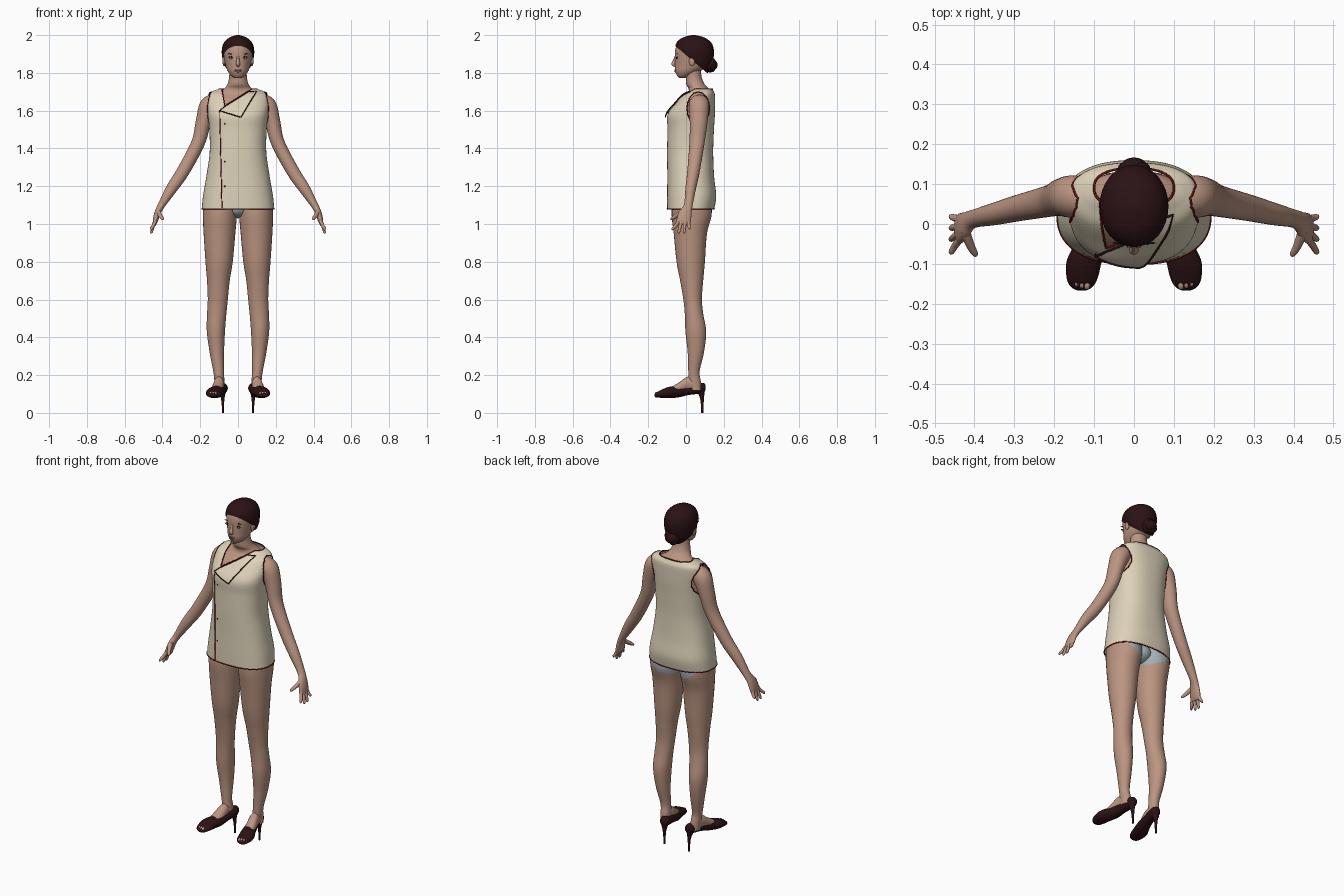
import bpy, bmesh, math
from mathutils import Vector
from mathutils.bvhtree import BVHTree

if "Cube" in bpy.data.objects:
    bpy.data.objects.remove(bpy.data.objects["Cube"])

X, Y, Z = Vector((1, 0, 0)), Vector((0, 1, 0)), Vector((0, 0, 1))
FLAT, FOOT = (X, Y), (X, Z)
parts = []


def material(name, r, g, b):
    m = bpy.data.materials.new(name)
    m.use_nodes = True
    m.diffuse_color = (r, g, b, 1)
    bsdf = m.node_tree.nodes["Principled BSDF"]
    bsdf.inputs["Base Color"].default_value = (r, g, b, 1)
    bsdf.inputs["Roughness"].default_value = 0.7
    return m


SKIN = material("skin", .50, .30, .22)
CREAM = material("cream cloth", .73, .65, .49)
DARK = material("dark brown", .024, .006, .007)
RED = material("dark red trim", .17, .006, .008)
GREY = material("pale grey blue", .36, .43, .46)
WHITE = material("eye white", .62, .58, .54)
LIPS = material("lip rose", .36, .15, .13)


def add(name, bm, *mats):
    me = bpy.data.meshes.new(name)
    bm.to_mesh(me)
    bm.free()
    for m in mats:
        me.materials.append(m)
    ob = bpy.data.objects.new(name, me)
    bpy.context.collection.objects.link(ob)
    parts.append(ob)
    return ob


def spline(rows, steps):
    """Catmull-Rom through rows of numbers."""
    out = []
    for i in range(len(rows) - 1):
        a, b, c, d = (rows[max(0, min(len(rows) - 1, i + k))] for k in (-1, 0, 1, 2))
        for j in range(steps):
            t = j / steps
            out.append([q + .5 * t * (r - p + t * (2 * p - 5 * q + 4 * r - s + t * (3 * (q - r) + s - p)))
                        for p, q, r, s in zip(a, b, c, d)])
    return out + [list(rows[-1])]


def loft(rows, frame=None, side=1, sides=32, steps=5, power=2, caps=True):
    """Rings of (x, y, z, half width, half depth) joined into a skin."""
    bm = bmesh.new()
    rows = spline(rows, steps)
    centres = [Vector(r[:3]) for r in rows]
    rings = []
    for i, (c, r) in enumerate(zip(centres, rows)):
        if frame:
            u, v = frame
        else:
            d = (centres[min(i + 1, len(rows) - 1)] - centres[max(i - 1, 0)]).normalized()
            v = (Y - d * d.dot(Y)).normalized()
            u = v.cross(d)
        ring = []
        for k in range(sides):
            a = math.tau * k / sides
            ca, sa = (math.copysign(abs(f) ** (2 / power), f) for f in (math.cos(a), math.sin(a)))
            p = c + u * ca * r[3] + v * sa * r[4]
            ring.append(bm.verts.new((p.x * side, p.y, p.z)))
        rings.append(ring)
    for a, b in zip(rings, rings[1:]):
        for k in range(sides):
            n = (k + 1) % sides
            bm.faces.new((a[k], a[n], b[n], b[k]))
    if caps:
        bm.faces.new(rings[0])
        bm.faces.new(rings[-1])
    bmesh.ops.recalc_face_normals(bm, faces=bm.faces)
    return bm


def ball(name, mat, centre, size):
    bm = bmesh.new()
    bmesh.ops.create_uvsphere(bm, u_segments=20, v_segments=12, radius=1)
    bmesh.ops.scale(bm, vec=size, verts=bm.verts)
    bmesh.ops.translate(bm, vec=centre, verts=bm.verts)
    return add(name, bm, mat)


def slice_faces(bm, faces, co, no, **kw):
    geom = {g for f in faces for g in (f, *f.edges, *f.verts)}
    bmesh.ops.bisect_plane(bm, geom=list(geom), plane_co=co, plane_no=no, dist=1e-5, **kw)


def cut_window(bm, outline, axis, zone):
    """Cut a convex opening through the faces of a zone, along an axis."""
    mid = sum(outline, Vector()) / len(outline)
    planes = []
    for a, b in zip(outline, outline[1:] + outline[:1]):
        no = (b - a).cross(axis).normalized()
        no = no if (mid - a).dot(no) > 0 else -no
        planes.append((a, no))
        slice_faces(bm, [f for f in bm.faces if zone(f.calc_center_median())], a, no)
    gone = []
    for f in bm.faces:
        c = f.calc_center_median()
        if zone(c) and all((c - a).dot(no) > 0 for a, no in planes):
            gone.append(f)
    bmesh.ops.delete(bm, geom=gone, context="FACES")


def cord(name, paths, mat, radius, cyclic):
    cu = bpy.data.curves.new(name, "CURVE")
    cu.dimensions, cu.bevel_depth, cu.bevel_resolution = "3D", radius, 1
    for pts in paths:
        sp = cu.splines.new("POLY")
        sp.points.add(len(pts) - 1)
        for p, co in zip(sp.points, pts):
            p.co = (*co, 1)
        sp.use_cyclic_u = cyclic
    cu.materials.append(mat)
    bpy.context.collection.objects.link(bpy.data.objects.new(name, cu))


def border_loops(bm):
    edges = {e for e in bm.edges if len(e.link_faces) == 1}
    loops = []
    while edges:
        e = edges.pop()
        v, pts = e.verts[1], [e.verts[0].co.copy()]
        while True:
            pts.append(v.co.copy())
            e = next((n for n in v.link_edges if n in edges), None)
            if e is None:
                break
            edges.remove(e)
            v = e.other_vert(v)
        loops.append(pts[:-1])
    return loops


# Sleeveless top with cut neckline and armholes
bm = loft([(0, .025, 1.08, .192, .125), (0, .030, 1.15, .185, .130), (0, .025, 1.25, .168, .124),
           (0, .022, 1.38, .150, .122), (0, .025, 1.50, .152, .123), (0, .028, 1.58, .160, .125),
           (0, .050, 1.64, .166, .104), (0, .070, 1.685, .158, .083), (0, .085, 1.705, .130, .060),
           (0, .090, 1.715, .100, .050)], FLAT, sides=64, steps=6, power=2.4, caps=False)
cloth = BVHTree.FromBMesh(bm)


def on_surface(tree, x, z, lift):
    hit = tree.ray_cast(Vector((x, -1, z)), Y)[0] or tree.find_nearest(Vector((x, -.05, z)))[0]
    return hit - Y * lift


neck = [Vector(p) for p in ((-.088, 0, 1.73), (-.07, 0, 1.625), (.098, 0, 1.73))]
cut_window(bm, neck, Y, lambda c: c.y < .09 and c.z > 1.58)
hole = [Vector((0, .065 + .06 * math.cos(math.tau * i / 16), 1.612 + .087 * math.sin(math.tau * i / 16)))
        for i in range(16)]
for s in (1, -1):
    cut_window(bm, hole, X, lambda c: c.x * s > .1 and c.z > 1.48)
bmesh.ops.remove_doubles(bm, verts=bm.verts, dist=.001)
cord("top_trim", border_loops(bm), RED, .003, True)
add("sleeveless_top", bm, CREAM)

# Folded collar flap, laid over the chest
inner = [Vector((-.07, 1.622)), Vector((.055, 1.70))]
outer = [Vector((-.097, 1.60)), Vector((.015, 1.565)), Vector((.098, 1.702))]
bm = bmesh.new()
rows = []
for i in range(17):
    s = i / 16
    k = min(int(s * 2), 1)
    a, b = inner[0].lerp(inner[1], s), outer[k].lerp(outer[k + 1], s * 2 - k)
    rows.append([bm.verts.new(on_surface(cloth, *a.lerp(b, j / 6), .006 + .004 * j / 6)) for j in range(7)])
for p, q in zip(rows, rows[1:]):
    for j in range(6):
        bm.faces.new((p[j], q[j], q[j + 1], p[j + 1]))
bmesh.ops.recalc_face_normals(bm, faces=bm.faces)
cord("collar_trim", border_loops(bm), DARK, .003, True)
add("collar_flap", bm, CREAM)

# Front closing and buttons
cord("front_closing", [[on_surface(cloth, -.097 + .012 * i / 20, 1.6 - .515 * i / 20, .001)
                        for i in range(21)]], RED, .0025, False)
for z in (1.53, 1.33, 1.2):
    ball("button", RED, on_surface(cloth, -.07, z, 0), (.004, .003, .004))

# Chest and neck
add("chest_and_neck", loft([(0, .025, 1.45, .130, .100), (0, .030, 1.58, .140, .105), (0, .050, 1.65, .143, .085),
                            (0, .070, 1.69, .112, .062), (0, .068, 1.715, .075, .054), (0, .050, 1.74, .056, .049),
                            (0, .042, 1.77, .048, .043), (0, .038, 1.80, .046, .042), (0, .038, 1.85, .046, .042)],
                           FLAT), SKIN)

# Head
bm = loft([(0, -.020, 1.772, .014, .016), (0, -.010, 1.785, .036, .037), (0, .010, 1.81, .055, .067),
           (0, .030, 1.84, .066, .088), (0, .035, 1.88, .074, .093), (0, .035, 1.92, .077, .092),
           (0, .035, 1.96, .066, .078), (0, .035, 1.985, .042, .05), (0, .035, 1.993, .012, .015)], FLAT)
face = BVHTree.FromBMesh(bm)
add("head", bm, SKIN)
add("nose", loft([(0, -.054, 1.888, .006, .006), (0, -.061, 1.865, .008, .008), (0, -.066, 1.847, .012, .011),
                  (0, -.058, 1.836, .008, .006)], sides=16), SKIN)


def feature(name, mat, x, z, w, h, depth):
    ball(name, mat, on_surface(face, x, z, 0), (w, depth, h))


feature("upper_lip", LIPS, 0, 1.815, .018, .004, .004)
feature("lower_lip", LIPS, 0, 1.808, .015, .005, .0045)
for s in (1, -1):
    feature("eye_liner", DARK, s * .033, 1.881, .017, .0075, .0025)
    feature("eye", WHITE, s * .033, 1.879, .013, .005, .0035)
    feature("iris", DARK, s * .033, 1.88, .005, .005, .0045)
    feature("eyebrow", DARK, s * .035, 1.901, .019, .0025, .003)
    ball("ear", SKIN, (s * .074, .032, 1.862), (.008, .016, .026))

# Hair swept back into a bun
bm = loft([(0, .075, 1.80, .045, .04), (0, .060, 1.84, .072, .074), (0, .048, 1.88, .083, .098),
           (0, .044, 1.92, .086, .104), (0, .042, 1.96, .075, .092), (0, .040, 1.987, .046, .058),
           (0, .040, 2.0, .008, .01)], FLAT)
slice_faces(bm, bm.faces[:], (0, -.05, 1.937), (0, .85, 1), clear_inner=True)
add("hair", bm, DARK)
ball("hair_bun", DARK, (0, .134, 1.842), (.038, .033, .032))
coil = [(.03 * math.cos(a), .13 + .012 * math.sin(2 * a), 1.842 + .027 * math.sin(a))
        for a in (math.tau * i / 24 for i in range(24))]
cord("bun_coil", [coil], DARK, .014, True)

# Briefs between the legs
ball("briefs", GREY, (0, .03, 1.085), (.065, .085, .055))

for s, tag in ((1, "left"), (-1, "right")):
    # Leg, with the side of the briefs coloured at its top
    bm = loft([(.095, .030, 1.14, .090, .100), (.096, .030, 1.05, .090, .106), (.098, .023, .95, .084, .088),
               (.100, .025, .80, .072, .075), (.104, .030, .70, .060, .061), (.107, .035, .60, .053, .049),
               (.113, .043, .52, .051, .049), (.117, .052, .43, .048, .055), (.112, .052, .32, .038, .043),
               (.103, .042, .22, .028, .030), (.098, .045, .17, .027, .033), (.095, .050, .12, .026, .033)],
              FLAT, s)
    co, no = Vector((0, 0, 1.042)), Vector((-.6 * s, .45, 1))
    slice_faces(bm, bm.faces[:], co, no)
    for f in bm.faces:
        f.material_index = int((f.calc_center_median() - co).dot(no) > 0)
    add(tag + "_leg", bm, SKIN, GREY)

    # Foot, toes and open-toed shoe
    add(tag + "_foot", loft([(.097, .06, .15, .022, .03), (.100, .01, .152, .027, .040), (.107, -.03, .135, .030, .031),
                             (.115, -.065, .121, .029, .023)], FOOT, s), SKIN)
    for i in range(3):
        ball(tag + "_toe", SKIN, (s * (.118 + .013 * i), -.152 + .004 * i, .103), (.008, .013, .009))
    add(tag + "_shoe", loft([(.080, .104, .135, .008, .012), (.081, .095, .133, .022, .024), (.084, .065, .130, .030, .029),
                             (.093, .010, .122, .031, .028), (.105, -.040, .113, .038, .031),
                             (.124, -.09, .108, .044, .030), (.130, -.135, .100, .039, .020),
                             (.131, -.158, .094, .027, .012), (.131, -.167, .092, .010, .005)], FOOT, s), DARK)
    add(tag + "_heel", loft([(.083, .075, .125, .024, .026), (.081, .084, .085, .011, .012),
                             (.080, .086, .04, .006, .007), (.080, .086, 0, .005, .006)], FLAT, s, 16), DARK)

    # Arm and palm
    add(tag + "_arm", loft([(.110, .070, 1.652, .036, .045), (.153, .069, 1.625, .050, .053), (.183, .067, 1.54, .041, .047),
                            (.211, .058, 1.43, .036, .040), (.290, .040, 1.28, .034, .033), (.350, .025, 1.19, .030, .028),
                            (.405, .012, 1.10, .019, .023), (.425, -.003, 1.06, .017, .033),
                            (.437, -.012, 1.02, .014, .038), (.443, -.016, .995, .008, .032)], None, s), SKIN)

    # Fingers and thumb
    for y0, y1, z1 in ((-.040, -.070, .967), (-.023, -.038, .950), (-.005, -.010, .950), (.012, .018, .972)):
        add(tag + "_finger", loft([(.438, y0, 1.015, .009, .010), (.449, (y0 + y1) / 2, .99, .009, .009),
                                   (.458, y1, z1 + .008, .007, .007), (.459, y1, z1, .003, .003)], None, s, 12), SKIN)
    add(tag + "_thumb", loft([(.424, -.015, 1.07, .012, .013), (.412, -.050, 1.045, .011, .011),
                              (.399, -.074, 1.028, .008, .008), (.396, -.080, 1.023, .003, .003)], None, s, 12), SKIN)

# Smooth shading
bpy.ops.object.select_all(action="DESELECT")
for ob in parts:
    ob.select_set(True)
bpy.context.view_layer.objects.active = parts[0]
bpy.ops.object.shade_smooth_by_angle(angle=math.radians(50))
